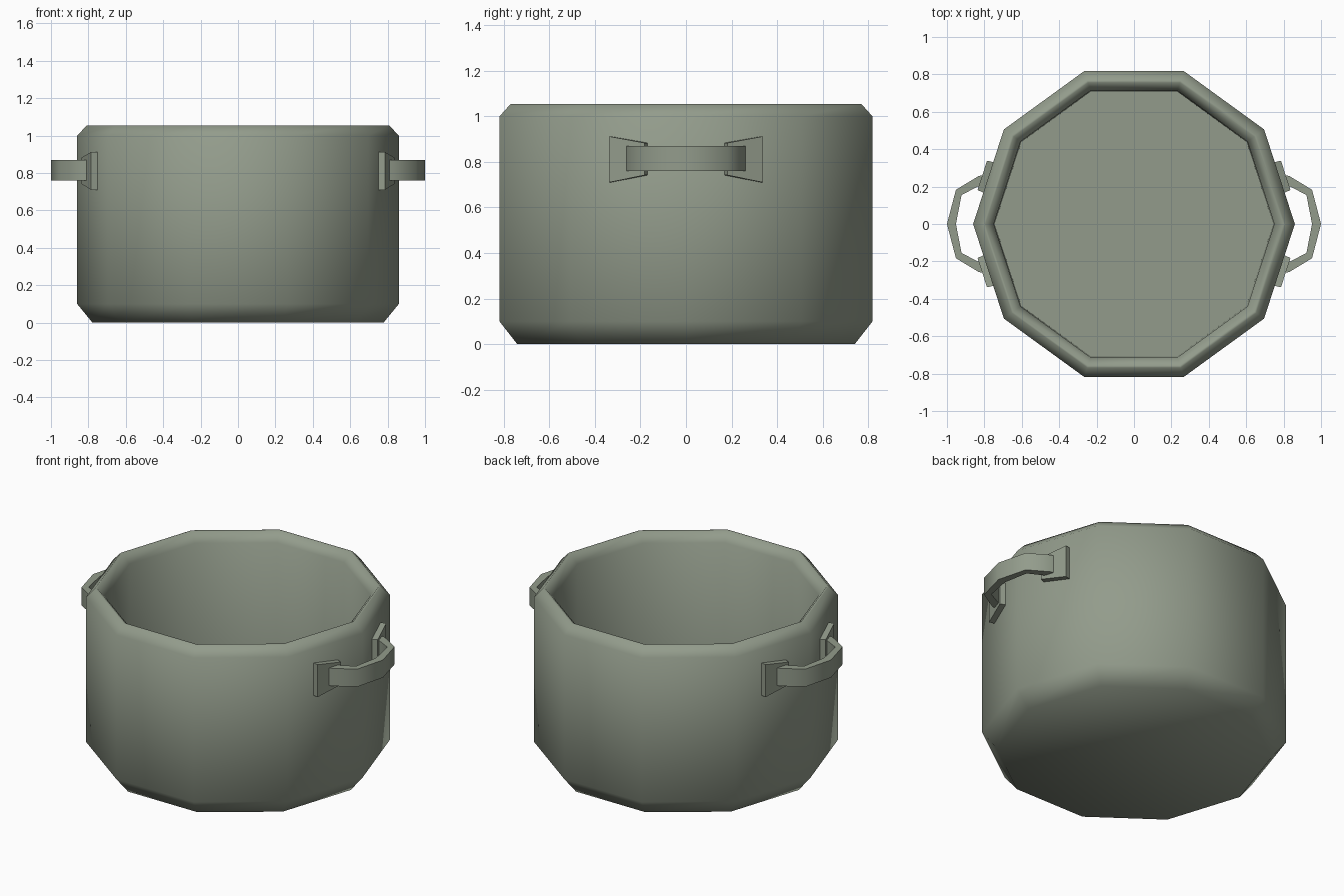
import bpy, bmesh, math

if "Cube" in bpy.data.objects:
    bpy.data.objects.remove(bpy.data.objects["Cube"])

mat = bpy.data.materials.new("grey green metal")
mat.diffuse_color = (0.29, 0.33, 0.26, 1)
mat.use_nodes = True
mat.node_tree.nodes["Principled BSDF"].inputs["Base Color"].default_value = mat.diffuse_color


def finish(bm, name, angle):
    bmesh.ops.recalc_face_normals(bm, faces=bm.faces)
    me = bpy.data.meshes.new(name)
    bm.to_mesh(me)
    bm.free()
    ob = bpy.data.objects.new(name, me)
    bpy.context.collection.objects.link(ob)
    me.materials.append(mat)
    bpy.ops.object.select_all(action='DESELECT')
    ob.select_set(True)
    bpy.context.view_layer.objects.active = ob
    bpy.ops.object.shade_smooth_by_angle(angle=math.radians(angle))
    return ob


def loft(bm, rings, closed=True):
    """Join equal rings of points with quads and cap both ends."""
    vs = [[bm.verts.new(p) for p in r] for r in rings]
    n = len(vs[0])
    for a, b in zip(vs, vs[1:]):
        for i in range(n):
            j = (i + 1) % n
            bm.faces.new((a[i], a[j], b[j], b[i]))
    bm.faces.new(vs[0])
    bm.faces.new(vs[-1])


# Pot body: ten-sided shell from outer base, over the rim, to the inner floor
profile = [(0.778, 0), (0.86, 0.10), (0.86, 1.0), (0.808, 1.055),
           (0.795, 1.055), (0.75, 1.0), (0.745, 0.08)]
bm = bmesh.new()
loft(bm, [[(r * math.cos(i * math.pi / 5), r * math.sin(i * math.pi / 5), z)
           for i in range(10)] for r, z in profile])
finish(bm, "pot_body", 75)

# Handle path: (outer x, outer y, inner x, inner y), mirrored in y
half = [(0.76, 0.268, 0.76, 0.222), (0.83, 0.257, 0.82, 0.208),
        (0.952, 0.183, 0.922, 0.155)]
path = half + [(1.0, 0, 0.952, 0)] + [(a, -b, c, -d) for a, b, c, d in reversed(half)]
nx, ny = math.cos(math.pi / 10), math.sin(math.pi / 10)
apothem = 0.86 * nx

for side, label in ((1, "right"), (-1, "left")):
    # Loop handle
    bm = bmesh.new()
    loft(bm, [[(side * a, b, 0.76), (side * a, b, 0.87),
               (side * c, d, 0.87), (side * c, d, 0.76)] for a, b, c, d in path])
    finish(bm, "handle_" + label, 60)

    # Flared mounting plates lying on the pot wall
    for k, end in ((1, "back"), (-1, "front")):
        bm = bmesh.new()
        rings = []
        for d, inset in ((-0.01, 0), (0.034, 0.004)):
            ring = []
            for s, z in ((0.083, 0.71), (0.083, 0.912), (-0.09, 0.883), (-0.09, 0.742)):
                s -= math.copysign(inset, s)
                x = nx * (apothem + d) - ny * s
                y = ny * (apothem + d) + nx * s
                ring.append((side * x, k * y, z))
            rings.append(ring)
        loft(bm, rings)
        finish(bm, "handle_plate_%s_%s" % (label, end), 30)
